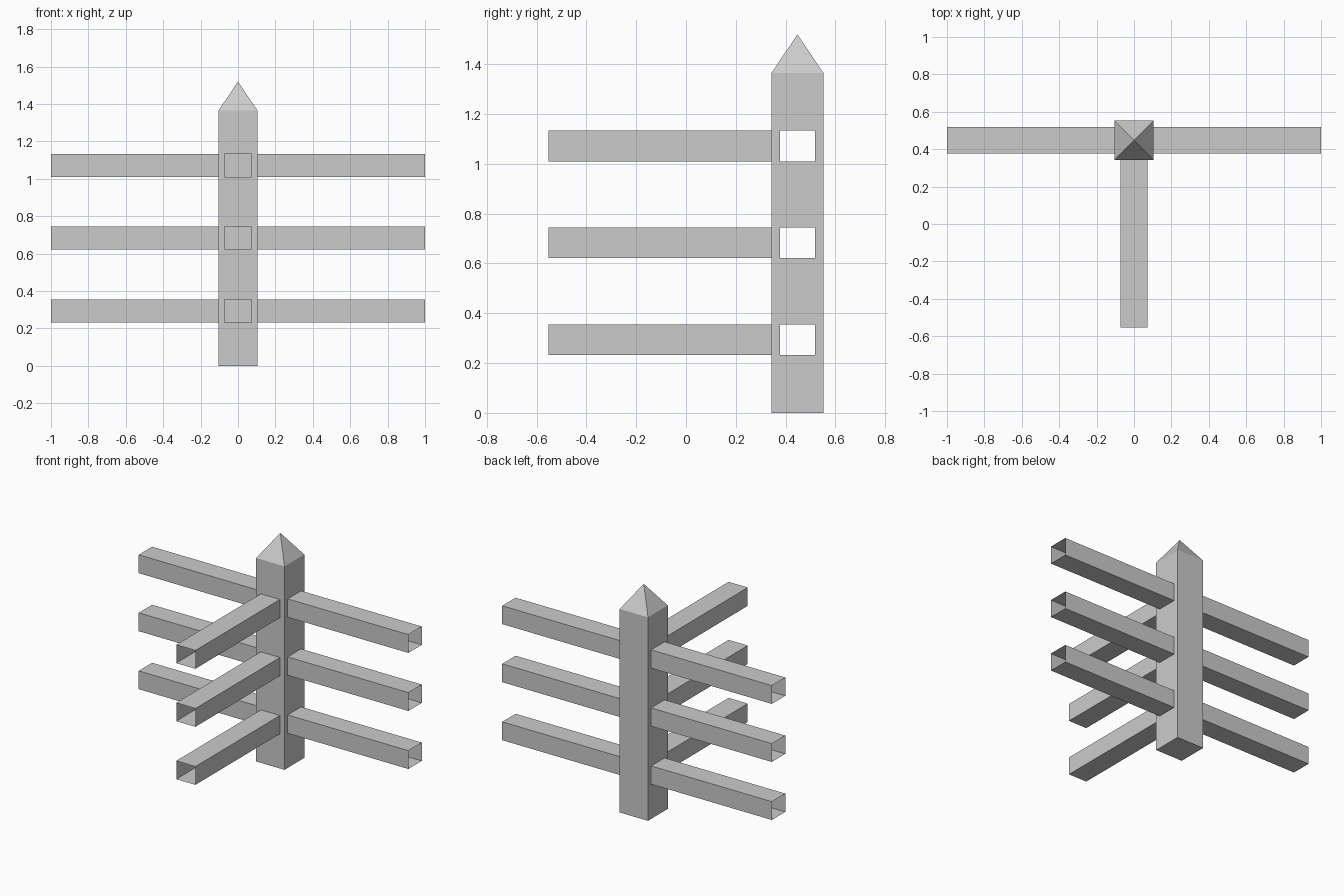
import bpy, bmesh
from math import pi
from mathutils import Matrix, Vector

if "Cube" in bpy.data.objects:
    bpy.data.objects.remove(bpy.data.objects["Cube"])

H, W = 0.105, 0.071            # half widths of post and rails
CY = (1 - H) / 2               # post centre in y
TOP, APEX = 1.364, 1.52
RAILS = [(z, z + 0.123) for z in (0.232, 0.621, 1.01)]
TURNS = {"front_rail": 0, "right_rail": pi / 2, "left_rail": -pi / 2}


def build(name, quads):
    """Make an object from a list of flat faces."""
    bm = bmesh.new()
    for pts in quads:
        bm.faces.new([bm.verts.new(p) for p in pts])
    bmesh.ops.remove_doubles(bm, verts=bm.verts, dist=1e-5)
    me = bpy.data.meshes.new(name)
    bm.to_mesh(me)
    bm.free()
    ob = bpy.data.objects.new(name, me)
    ob.location.y = CY
    bpy.context.collection.objects.link(ob)


def turned(faces, angle):
    rot = Matrix.Rotation(angle, 3, 'Z')
    return [[rot @ Vector(p) for p in f] for f in faces]


def panel(x0, x1, z0, z1):
    return [(x0, -H, z0), (x1, -H, z0), (x1, -H, z1), (x0, -H, z1)]


# Post: one plain side, three sides with open sockets, pyramid cap, base
socket_side = [panel(-H, -W, 0, TOP), panel(W, H, 0, TOP)]
levels = [0] + [z for pair in RAILS for z in pair] + [TOP]
socket_side += [panel(-W, W, a, b) for a, b in zip(levels[::2], levels[1::2])]
cap = [[(-H, -H, TOP), (H, -H, TOP), (0, 0, APEX)]]
post = turned([panel(-H, H, 0, TOP)], pi)
for i in range(4):
    post += turned(cap, i * pi / 2)
for angle in TURNS.values():
    post += turned(socket_side, angle)
post.append([(-H, -H, 0), (-H, H, 0), (H, H, 0), (H, -H, 0)])
build("post", post)

# Rails: hollow, open-ended square tubes starting at the post faces
for name, angle in TURNS.items():
    for level, (z0, z1) in zip(("lower", "middle", "upper"), RAILS):
        ring = [(-W, z0), (W, z0), (W, z1), (-W, z1)]
        tube = []
        for (xa, za), (xb, zb) in zip(ring, ring[1:] + ring[:1]):
            tube.append([(xa, -H, za), (xb, -H, zb), (xb, -1, zb), (xa, -1, za)])
        # wind the walls so they face outwards
        tube = [f[::-1] for f in tube]
        build(f"{level}_{name}", turned(tube, angle))
